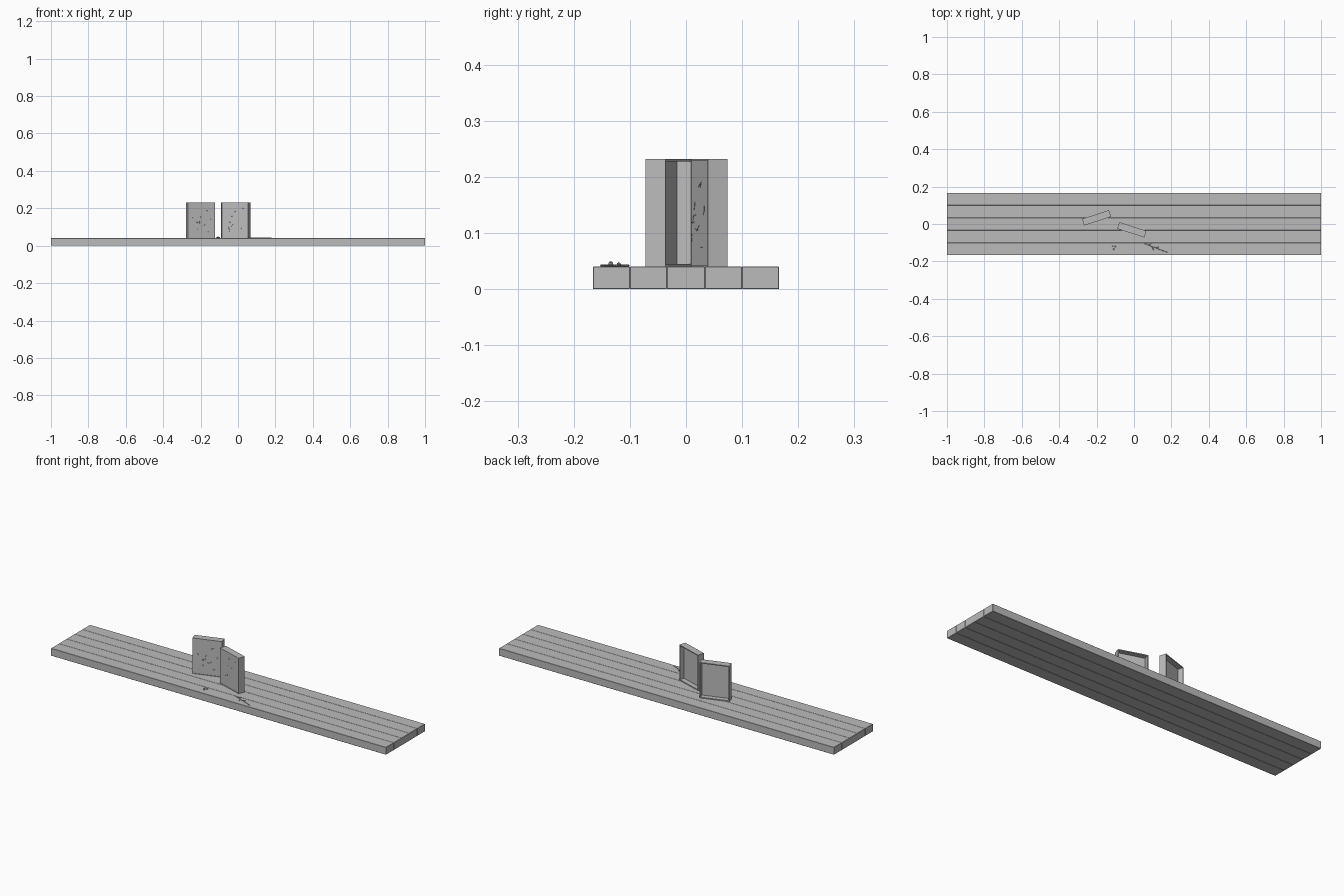
import bpy, bmesh, math, random
from mathutils import Matrix, Vector

cube = bpy.data.objects.get("Cube")
if cube:
    bpy.data.objects.remove(cube, do_unlink=True)

random.seed(4)
grey = bpy.data.materials.new("plain grey")
grey.use_nodes = True
colour = (0.5, 0.5, 0.5, 1)
grey.diffuse_color = colour
grey.node_tree.nodes["Principled BSDF"].inputs["Base Color"].default_value = colour

DECK = 0.04


def add_object(name, data, matrix=Matrix()):
    data.materials.append(grey)
    obj = bpy.data.objects.new(name, data)
    obj.matrix_world = matrix
    bpy.context.collection.objects.link(obj)
    return obj


def box(name, size, centre, matrix=Matrix(), bevel=0):
    bm = bmesh.new()
    bmesh.ops.create_cube(bm, size=1)
    bmesh.ops.scale(bm, vec=size, verts=bm.verts)
    bmesh.ops.translate(bm, vec=centre, verts=bm.verts)
    if bevel:
        bmesh.ops.bevel(bm, geom=bm.edges[:], offset=bevel, segments=1, affect='EDGES')
    mesh = bpy.data.meshes.new(name)
    bm.to_mesh(mesh)
    bm.free()
    return add_object(name, mesh, matrix)


def strand(name, paths, radius, matrix=Matrix()):
    curve = bpy.data.curves.new(name, 'CURVE')
    curve.dimensions = '3D'
    curve.bevel_depth = radius
    curve.bevel_resolution = 0
    curve.use_fill_caps = True
    for path in paths:
        spline = curve.splines.new('POLY')
        spline.points.add(len(path) - 1)
        for point, co in zip(spline.points, path):
            point.co = (*co, 1)
    return add_object(name, curve, matrix)


# Plank deck
edges = [-0.166, -0.1, -0.034, 0.034, 0.1, 0.166]
for i, (y0, y1) in enumerate(zip(edges, edges[1:])):
    box(f"plank_{i + 1}", (2, y1 - y0, DECK), (0, (y0 + y1) / 2, DECK / 2), bevel=0.001)


# Open-backed upright case with thin rim, set-back front panel and fine ridges
def case(name, x, y, angle):
    place = Matrix.Translation((x, y, DECK)) @ Matrix.Rotation(math.radians(angle), 4, 'Z')
    w, d, h, wall = 0.152, 0.037, 0.192, 0.007
    outer = bmesh.new()
    bmesh.ops.create_cube(outer, size=1)
    bmesh.ops.scale(outer, vec=(w, d, h), verts=outer.verts)
    bmesh.ops.translate(outer, vec=(0, 0, h / 2), verts=outer.verts)
    for side, rim, depth in ((1, wall, 0.026), (-1, 0.004, 0.0015)):
        face = next(f for f in outer.faces if f.normal.y * side > 0.9)
        bmesh.ops.inset_individual(outer, faces=[face], thickness=rim)
        moved = bmesh.ops.extrude_discrete_faces(outer, faces=[face])["faces"]
        bmesh.ops.translate(outer, vec=(0, -side * depth, 0), verts=moved[0].verts)
    bmesh.ops.recalc_face_normals(outer, faces=outer.faces)
    mesh = bpy.data.meshes.new(name)
    outer.to_mesh(mesh)
    outer.free()
    add_object(name, mesh, place)

    ridges = []
    for _ in range(14):
        cx, cz = random.uniform(-0.045, 0.045), random.uniform(0.035, h - 0.035)
        r, start = random.uniform(0.006, 0.016), random.uniform(0, math.tau)
        ridges.append([(cx + r * math.cos(start + k * 0.3), -d / 2 + 0.0015,
                        cz + r * math.sin(start + k * 0.3)) for k in range(5)])
    strand(name + "_ridges", ridges, 0.0006, place)


case("right_case", -0.2, 0.033, 18)
case("left_case", -0.012, -0.031, -18)

# Thin stick with side pieces lying on the front plank
start, end = Vector((0.05, -0.102, DECK + 0.002)), Vector((0.178, -0.152, DECK + 0.002))
along = end - start
across = Vector((-along.y, along.x, 0)).normalized()
twigs = [[start, end]]
for t, reach in ((0.2, 0.016), (0.35, -0.014), (0.5, 0.012)):
    root = start + along * t
    twigs.append([root, root + along * 0.12 + across * reach])
strand("lying_stick", twigs, 0.0015)

# Small lumps beside it
for i, (x, y, r) in enumerate(((-0.108, -0.134, 0.005), (-0.1, -0.12, 0.004), (-0.114, -0.118, 0.003))):
    bm = bmesh.new()
    bmesh.ops.create_icosphere(bm, subdivisions=1, radius=r)
    mesh = bpy.data.meshes.new("lump")
    bm.to_mesh(mesh)
    bm.free()
    add_object(f"lump_{i + 1}", mesh, Matrix.Translation((x, y, DECK + r)))
